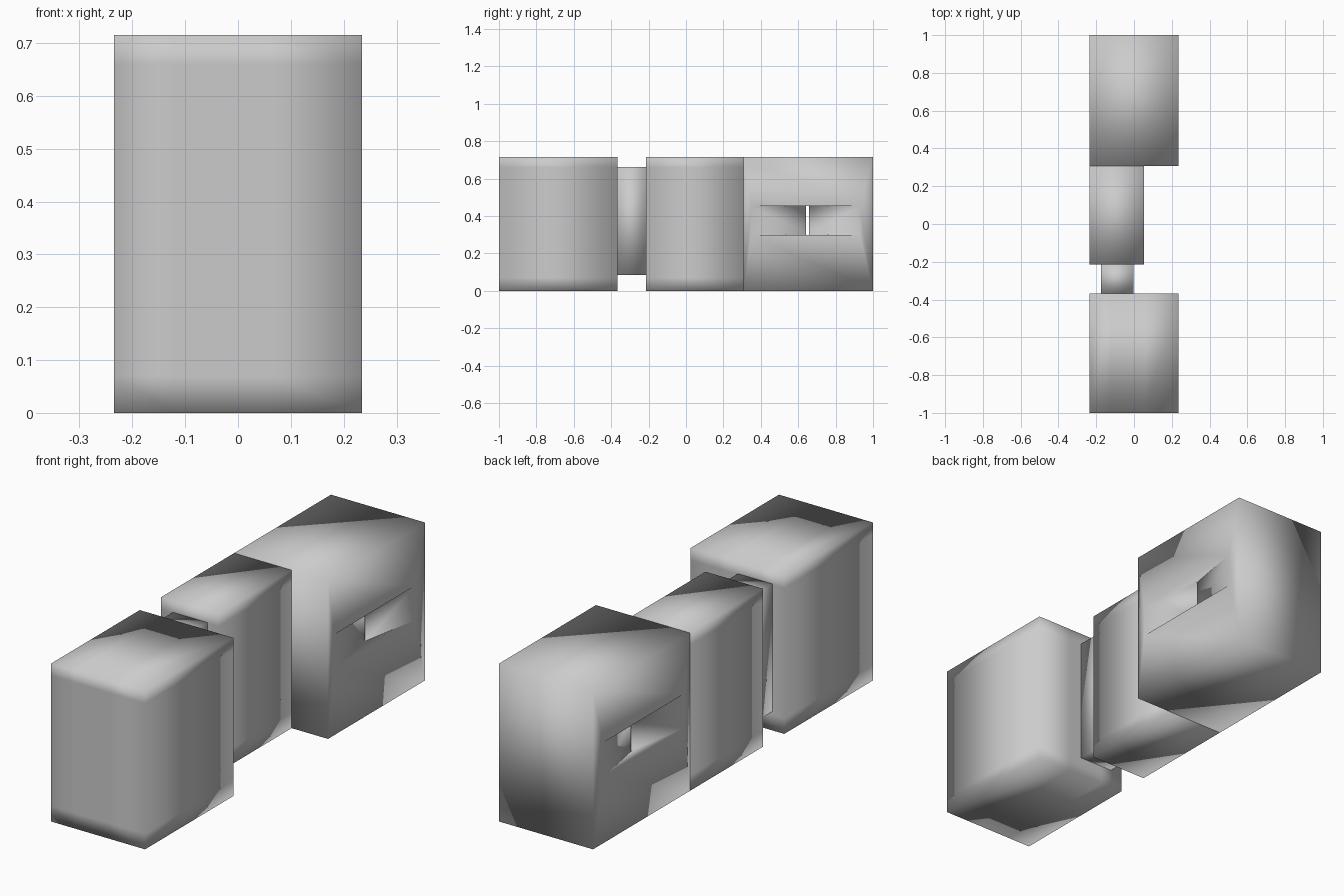
import bpy, bmesh

if "Cube" in bpy.data.objects:
    bpy.data.objects.remove(bpy.data.objects["Cube"])


def finish(name, bm):
    bmesh.ops.recalc_face_normals(bm, faces=bm.faces[:])
    for f in bm.faces:
        f.smooth = True
    me = bpy.data.meshes.new(name)
    bm.to_mesh(me)
    bm.free()
    ob = bpy.data.objects.new(name, me)
    bpy.context.collection.objects.link(ob)
    return ob


def block(name, lo, hi, cuts=()):
    """Smooth-shaded box; cuts = (axis, position) edge loops that steer the shading."""
    bm = bmesh.new()
    bmesh.ops.create_cube(bm, size=1)
    for v in bm.verts:
        v.co = [lo[i] + (v.co[i] + 0.5) * (hi[i] - lo[i]) for i in range(3)]
    for axis, pos in cuts:
        co, no = [0, 0, 0], [0, 0, 0]
        co[axis], no[axis] = pos, 1
        geom = bm.verts[:] + bm.edges[:] + bm.faces[:]
        bmesh.ops.bisect_plane(bm, geom=geom, plane_co=co, plane_no=no)
    return finish(name, bm)


W, H = 0.235, 0.715
rim = [(2, 0.07), (2, 0.66)]

# Front block, neck and narrow middle block
block("front_block", (-W, -1, 0), (W, -0.367, H), rim + [(0, -0.12), (0, 0.06)])
block("neck", (-0.175, -0.367, 0.085), (-0.003, -0.215, 0.663))
block("middle_block", (-W, -0.215, 0), (0.053, 0.308, H), rim)

# Rear block with a shallow V groove on both sides and a slit through it
rear = block("rear_block", (-W, 0.308, 0), (W, 1, H))

# Cutter: hourglass plan outline, extruded upward
right = [(0.24, 0.32), (0.185, 0.642), (0.185, 0.657), (0.24, 0.955)]
outline = [right[0], right[1], (-right[1][0], right[1][1]), (-right[0][0], right[0][1]),
           (-right[3][0], right[3][1]), (-right[2][0], right[2][1]), right[2], right[3]]
bm = bmesh.new()
face = bm.faces.new([bm.verts.new((x, y, 0.30)) for x, y in outline])
ext = bmesh.ops.extrude_face_region(bm, geom=[face])["geom"]
bmesh.ops.translate(bm, vec=(0, 0, 0.155),
                    verts=[g for g in ext if isinstance(g, bmesh.types.BMVert)])
if not face.is_valid or len(bm.faces) == len(outline) + 1:
    bm.faces.new([v for v in bm.verts if v.co.z < 0.31])
cutter = finish("slot_cutter", bm)
cutter.hide_render = True
cutter.hide_set(True)

cut = rear.modifiers.new("slot", "BOOLEAN")
cut.operation = "DIFFERENCE"
cut.solver = "EXACT"
cut.object = cutter
